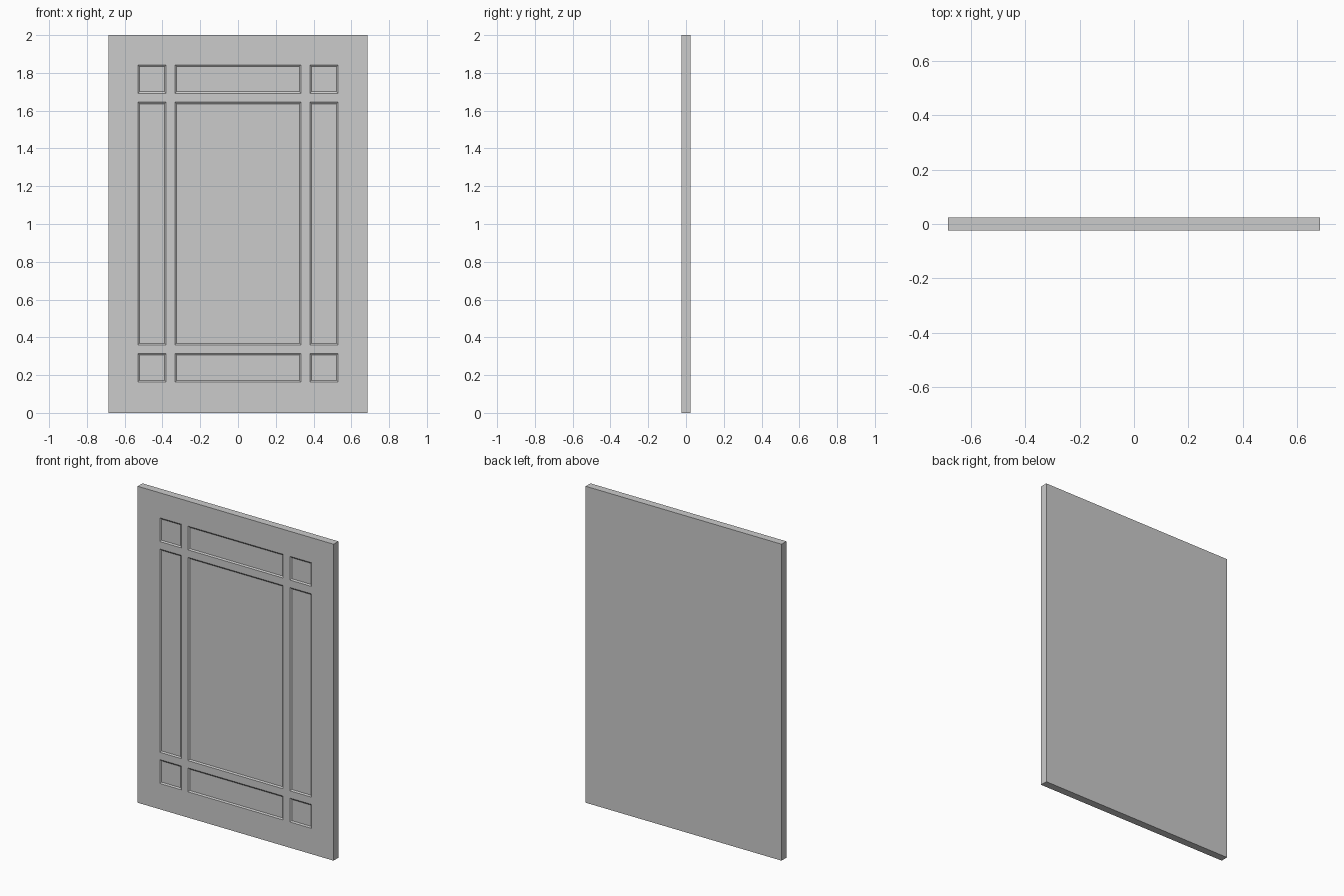
import bpy, bmesh

if "Cube" in bpy.data.objects:
    bpy.data.objects.remove(bpy.data.objects["Cube"])

W, T, H = 0.685, 0.024, 2.0
INSET, DEPTH = 0.012, 0.006
xs = [-W, -0.53, -0.38, -0.333, 0.333, 0.38, 0.53, W]
zs = [0, 0.163, 0.314, 0.36, 1.645, 1.692, 1.842, H]

bm = bmesh.new()

# Front face laid out as a grid of frame bars and panels
grid = [[bm.verts.new((x, -T, z)) for z in zs] for x in xs]
panels = []
for i in range(len(xs) - 1):
    for j in range(len(zs) - 1):
        f = bm.faces.new((grid[i][j], grid[i + 1][j],
                          grid[i + 1][j + 1], grid[i][j + 1]))
        if i % 2 and j % 2:
            panels.append(f)

# Slab sides and back
rim = [e for e in bm.edges if e.is_boundary]
ext = bmesh.ops.extrude_edge_only(bm, edges=rim)["geom"]
for v in ext:
    if isinstance(v, bmesh.types.BMVert):
        v.co.y = T
back = [e for e in bm.edges if e.is_boundary]
bmesh.ops.contextual_create(bm, geom=back)

# Shallow recessed panels with sloped borders
for f in panels:
    bmesh.ops.inset_individual(bm, faces=[f], thickness=INSET)
    for v in f.verts:
        v.co.y += DEPTH

bmesh.ops.recalc_face_normals(bm, faces=bm.faces[:])
mesh = bpy.data.meshes.new("door_panel")
bm.to_mesh(mesh)
bm.free()
door = bpy.data.objects.new("door_panel", mesh)
bpy.context.collection.objects.link(door)
